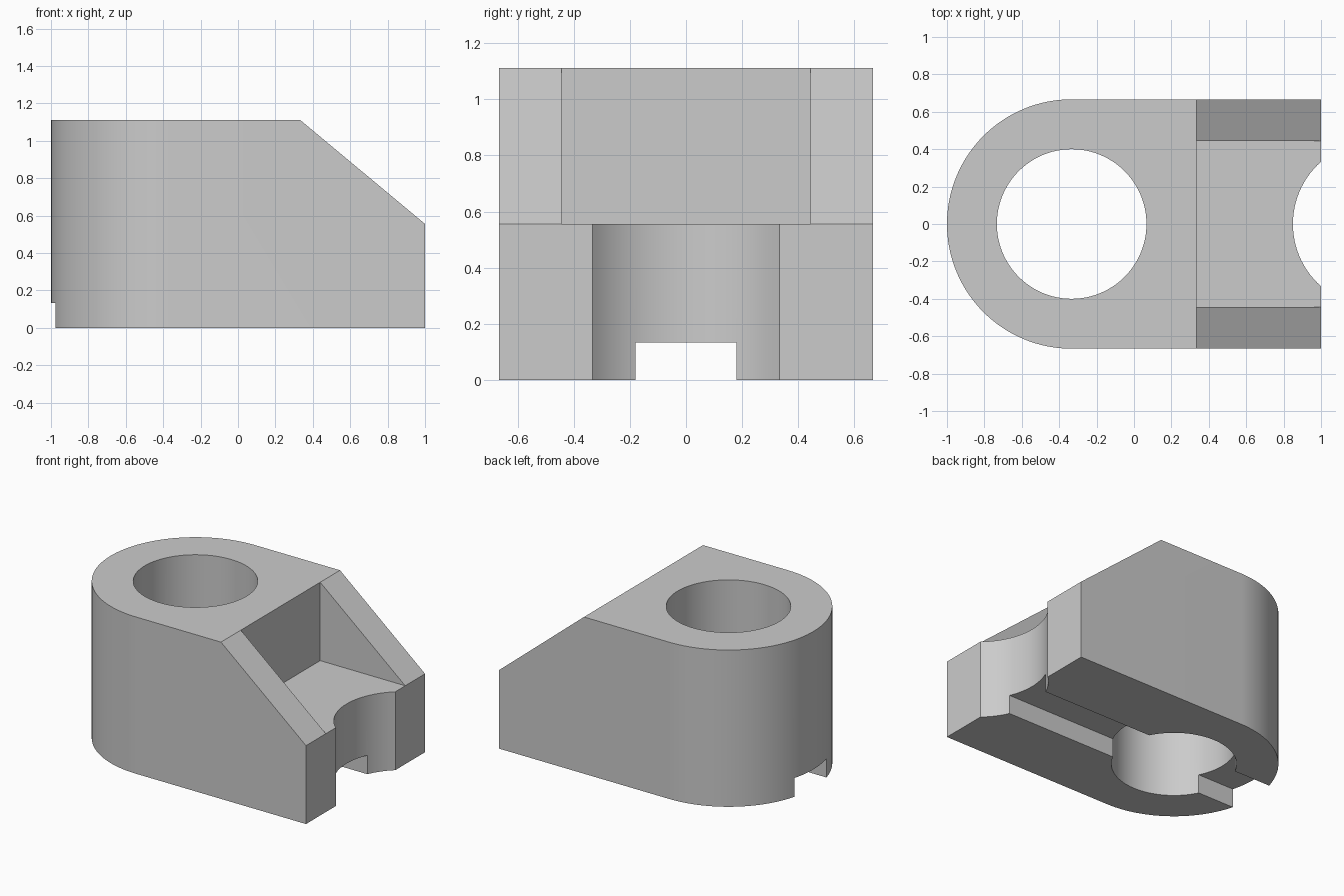
import bpy
import bmesh
from math import cos, sin, pi, radians
from mathutils import Vector

if "Cube" in bpy.data.objects:
    bpy.data.objects.remove(bpy.data.objects["Cube"], do_unlink=True)

HEIGHT, HALF_WIDTH, BORE_X = 1.1111, 0.6667, -0.3333
SLOPE_X, LEDGE_Z = 0.3333, 0.5556

grey = bpy.data.materials.new("plain grey")
grey.use_nodes = True
colour = (0.6, 0.6, 0.6, 1)
grey.diffuse_color = colour
grey.node_tree.nodes["Principled BSDF"].inputs["Base Color"].default_value = colour


def prism(name, points, direction):
    """Extrude a closed outline along a direction."""
    bm = bmesh.new()
    face = bm.faces.new([bm.verts.new(p) for p in points])
    moved = bmesh.ops.extrude_face_region(bm, geom=[face])["geom"]
    verts = [g for g in moved if isinstance(g, bmesh.types.BMVert)]
    bmesh.ops.translate(bm, verts=verts, vec=Vector(direction))
    bmesh.ops.recalc_face_normals(bm, faces=bm.faces)
    mesh = bpy.data.meshes.new(name)
    bm.to_mesh(mesh)
    bm.free()
    obj = bpy.data.objects.new(name, mesh)
    bpy.context.collection.objects.link(obj)
    mesh.materials.append(grey)
    return obj


def arc(x, radius, start, end, steps, z):
    return [(x + radius * cos(start + (end - start) * i / steps),
             radius * sin(start + (end - start) * i / steps), z)
            for i in range(steps + 1)]


def box(name, x0, x1, half_y, z0, z1):
    outline = [(x0, -half_y, z0), (x1, -half_y, z0),
               (x1, half_y, z0), (x0, half_y, z0)]
    return prism(name, outline, (0, 0, z1 - z0))


def cylinder(name, x, radius):
    return prism(name, arc(x, radius, 0, 2 * pi, 96, -0.2)[:-1], (0, 0, 2))


# Body: block with one rounded end
outline = arc(BORE_X, HALF_WIDTH, pi / 2, 3 * pi / 2, 64, 0)
outline += [(1, -HALF_WIDTH, 0), (1, HALF_WIDTH, 0)]
body = prism("bracket_body", outline, (0, 0, HEIGHT))

# Sloped cheeks, pocket between them, bore, end scallop and bottom channel
run, drop = 1 - SLOPE_X, HEIGHT - LEDGE_Z
wedge = [(SLOPE_X - run / 2, -1, HEIGHT + drop / 2),
         (1 + run / 2, -1, LEDGE_Z - drop / 2),
         (1 + run / 2, -1, HEIGHT + drop / 2)]
cutters = [
    prism("slope_cutter", wedge, (0, 2, 0)),
    box("pocket_cutter", SLOPE_X, 1.5, 0.4444, LEDGE_Z, 1.5),
    cylinder("bore_cutter", BORE_X, 0.4),
    cylinder("scallop_cutter", 1.294, 0.4444),
    box("channel_cutter", -1.5, 1.5, 0.18, -0.2, 0.1333),
]
for cutter in cutters:
    cutter.hide_render = True
    bpy.ops.object.select_all(action="DESELECT")
    body.select_set(True)
    bpy.context.view_layer.objects.active = body
    cut = body.modifiers.new(cutter.name, "BOOLEAN")
    cut.operation = "DIFFERENCE"
    cut.solver = "EXACT"
    cut.object = cutter
    bpy.ops.object.modifier_apply(modifier=cut.name)
    bpy.data.objects.remove(cutter, do_unlink=True)

# Smooth curved walls, sharp edges elsewhere
bpy.ops.object.shade_smooth_by_angle(angle=radians(30))
